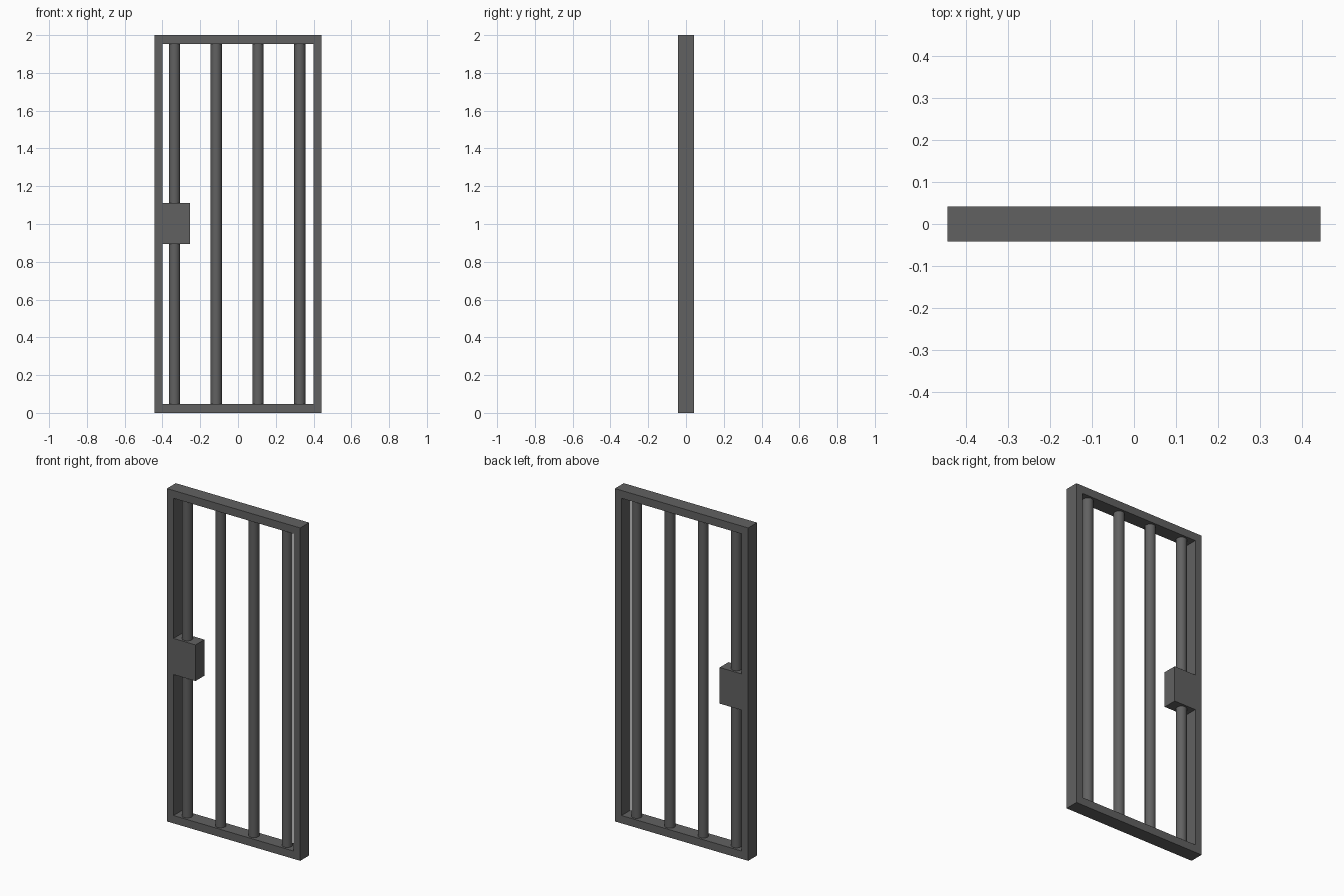
import bpy

if "Cube" in bpy.data.objects:
    bpy.data.objects.remove(bpy.data.objects["Cube"])

steel = bpy.data.materials.new("dark_steel")
steel.diffuse_color = (0.12, 0.12, 0.12, 1)
steel.use_nodes = True
steel.node_tree.nodes["Principled BSDF"].inputs["Base Color"].default_value = steel.diffuse_color

W, D, H, T = 0.443, 0.042, 2.0, 0.047   # half width, half depth, height, rail size


def finish(name):
    ob = bpy.context.object
    ob.name = name
    ob.data.materials.append(steel)
    return ob


def box(name, x0, x1, z0, z1):
    bpy.ops.mesh.primitive_cube_add(size=1, location=((x0 + x1) / 2, 0, (z0 + z1) / 2))
    bpy.context.object.scale = (x1 - x0, 2 * D, z1 - z0)
    bpy.ops.object.transform_apply(location=False, rotation=False, scale=True)
    return finish(name)


# Door frame: one rectangular ring, outer and inner loops on both faces
xi = W - T + 0.003
outer = [(-W, 0), (W, 0), (W, H), (-W, H)]
inner = [(-xi, T), (xi, T), (xi, H - T), (-xi, H - T)]
verts = [(x, y, z) for y in (-D, D) for x, z in outer + inner]
faces = []
for i in range(4):
    j = (i + 1) % 4
    faces += [(i, j, j + 4, i + 4),                  # front
              (j + 8, i + 8, i + 12, j + 12),        # back
              (j, i, i + 8, j + 8),                  # outer side
              (i + 4, j + 4, j + 12, i + 12)]        # inner side
mesh = bpy.data.meshes.new("door_frame")
mesh.from_pydata(verts, [], faces)
frame = bpy.data.objects.new("door_frame", mesh)
bpy.context.collection.objects.link(frame)
mesh.materials.append(steel)

# Lock housing, flush with the frame
box("lock_box", -xi, -0.253, 0.894, 1.111)

# Vertical round bars
for n in range(4):
    bpy.ops.mesh.primitive_cylinder_add(vertices=16, radius=0.03, depth=H - 2 * T + 0.01,
                                        location=(-0.336 + n * 0.221, 0, H / 2))
    finish(f"bar_{n + 1}")
    bpy.ops.object.shade_smooth_by_angle()
